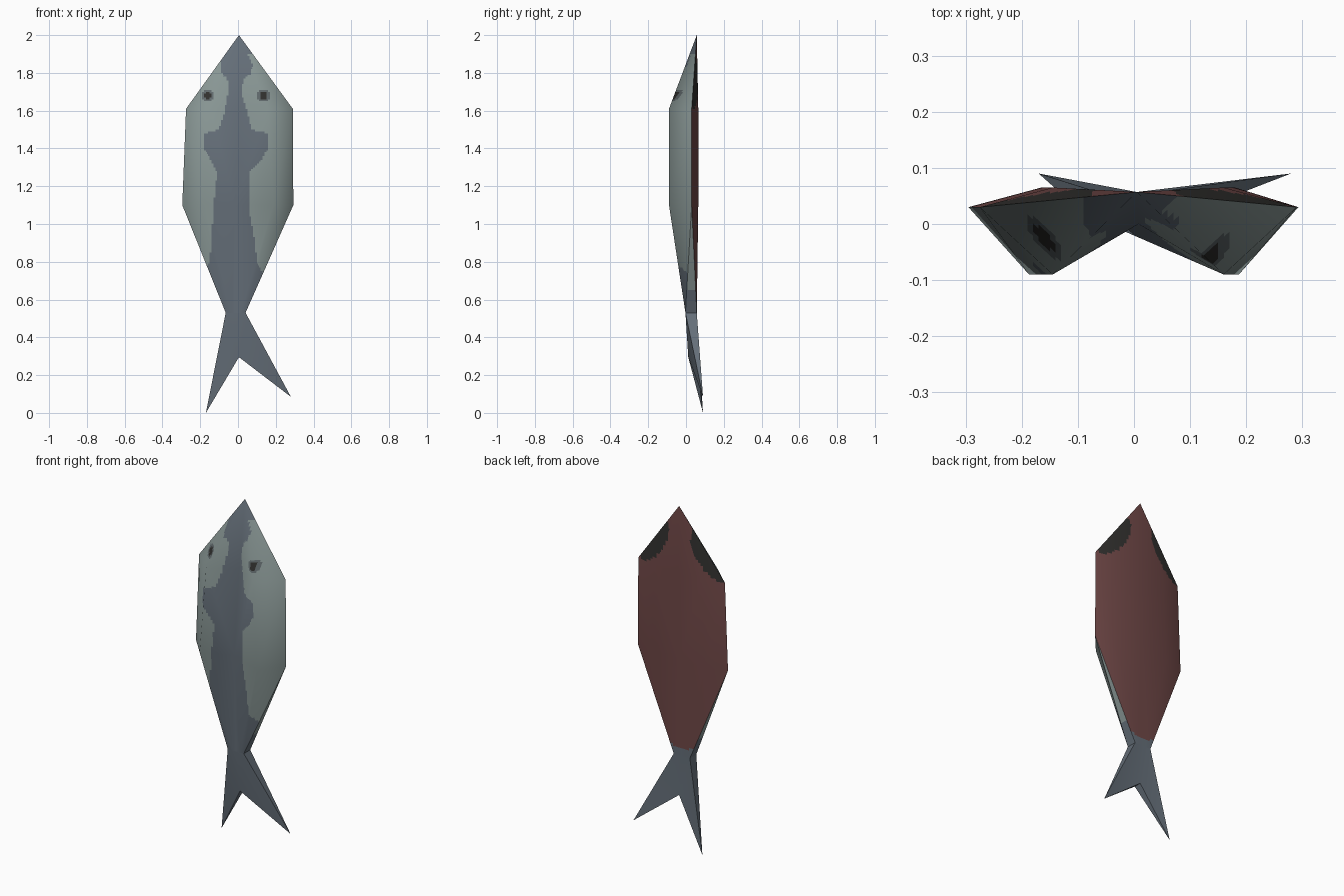
import bpy, bmesh
from mathutils import Vector

cube = bpy.data.objects.get("Cube")
if cube:
    bpy.data.objects.remove(cube, do_unlink=True)


def material(name, rgb):
    linear = [(c / 255 / 12.92) if c < 11 else ((c / 255 + 0.055) / 1.055) ** 2.4 for c in rgb]
    mat = bpy.data.materials.new(name)
    mat.use_nodes = True
    mat.diffuse_color = (*linear, 1)
    mat.node_tree.nodes["Principled BSDF"].inputs["Base Color"].default_value = (*linear, 1)
    return mat


PALE, SLATE, RED, DARK, RING = range(5)
MATS = [material("pale_skin", (138, 152, 150)), material("slate_skin", (101, 111, 121)),
        material("red_flesh", (112, 72, 71)), material("dark_patch", (50, 49, 47)),
        material("grey_ring", (98, 107, 110))]


def steps(low, high, size):
    return [low + size * i for i in range(1, int((high - low) / size) + 1)]


def shell(name, rows, facing, rule, grid=None):
    """Skin rows of points, cut a grid into it and colour the cells by a rule."""
    bm = bmesh.new()
    rings = [[bm.verts.new(p) for p in row] for row in rows]
    for a, b in zip(rings, rings[1:]):
        for i in range(len(a) - 1):
            bm.faces.new((a[i], a[i + 1], b[i + 1], b[i]))
    bmesh.ops.remove_doubles(bm, verts=bm.verts, dist=0.0005)
    bmesh.ops.triangulate(bm, faces=bm.faces)
    bm.normal_update()
    if sum((f.normal * f.calc_area() for f in bm.faces), Vector()).dot(Vector(facing)) < 0:
        bmesh.ops.reverse_faces(bm, faces=bm.faces)
    bm.normal_update()
    # Keep the soft normals of the simple shape while it is cut
    soft = bm.verts.layers.float_vector.new("soft")
    for v in bm.verts:
        v[soft] = v.normal
    if grid:
        cuts = [((x, 0, 0), (1, 0, 0)) for x in steps(-0.3, 0.3, grid)]
        cuts += [((0, 0, z), (0, 0, 1)) for z in steps(0.53, 2, grid)]
        for point, normal in cuts:
            bmesh.ops.bisect_plane(bm, geom=bm.verts[:] + bm.edges[:] + bm.faces[:],
                                   plane_co=point, plane_no=normal, dist=0.00001)
    for f in bm.faces:
        f.smooth = True
        f.material_index = rule(f.calc_center_median())
    normals = [Vector(v[soft]).normalized() for v in bm.verts]
    bm.verts.layers.float_vector.remove(soft)
    mesh = bpy.data.meshes.new(name)
    bm.to_mesh(mesh)
    bm.free()
    for mat in MATS:
        mesh.materials.append(mat)
    mesh.normals_split_custom_set_from_vertices(normals)
    obj = bpy.data.objects.new(name, mesh)
    bpy.context.collection.objects.link(obj)
    return obj


# Outline shared by the shells
NOSE = (0.005, 0.057, 2)
UP_R, UP_L = (-0.275, 0.03, 1.61), (0.29, 0.03, 1.61)
LOW_R, LOW_L = (-0.295, 0.03, 1.1), (0.293, 0.03, 1.1)
BASE_X = (-0.065, -0.035, -0.01, 0.015, 0.04)
FRONT_BASE = [(x, -0.003, 0.53) for x in BASE_X]
BACK_BASE = [(x, 0.057, 0.53) for x in BASE_X]

# Slate stripe: height, right limit, left limit
STRIPE = [(0.7, -0.3, 0.14), (0.76, -0.17, 0.12), (0.8, -0.15, 0.1), (0.9, -0.14, 0.09),
          (1.1, -0.13, 0.055), (1.27, -0.11, 0.06), (1.35, -0.15, 0.13), (1.4, -0.18, 0.16),
          (1.48, -0.18, 0.16), (1.5, -0.1, 0.07), (1.6, -0.07, 0.05), (1.7, -0.05, 0.015),
          (1.76, -0.05, 0.03), (1.8, -0.09, 0.07), (1.84, -0.09, 0.08), (1.9, -0.09, 0.05)]
EYES = [(-0.16, 1.68), (0.135, 1.68)]


def front_rule(c):
    for x, z in EYES:
        d = (Vector((c.x, c.z)) - Vector((x, z))).length
        if d < 0.034:
            return DARK if d < 0.02 else RING
    if c.z < STRIPE[0][0] or c.z > STRIPE[-1][0]:
        return SLATE
    for (z0, r0, l0), (z1, r1, l1) in zip(STRIPE, STRIPE[1:]):
        if z0 <= c.z <= z1:
            t = (c.z - z0) / (z1 - z0)
            return SLATE if r0 + (r1 - r0) * t < c.x < l0 + (l1 - l0) * t else PALE
    return PALE


def back_rule(c):
    # Oval dark patches lie along both edges of the head
    for side in (-1, 1):
        offset = Vector((c.x - side * 0.18, c.z - 1.75))
        along = Vector((side * 0.285, -0.39)).normalized()
        u = offset.dot(along)
        w = offset.dot(Vector((-along.y, along.x)))
        if (u / 0.16) ** 2 + (w / 0.075) ** 2 < 1:
            return DARK
    return RED if c.z > 0.57 + 0.25 * abs(c.x + 0.01) else SLATE


# Body front with two ridges and a valley
shell("body_front", [
    [NOSE] * 5,
    [UP_R, (-0.145, -0.09, 1.61), (0.008, 0, 1.61), (0.16, -0.09, 1.61), UP_L],
    [LOW_R, (-0.187, -0.09, 1.1), (-0.015, -0.014, 1.1), (0.187, -0.09, 1.1), LOW_L],
    FRONT_BASE], (0, -1, 0), front_rule, 0.01)

# Body back, nearly flat
shell("body_back", [
    [NOSE] * 5,
    [UP_R, (-0.145, 0.065, 1.61), (0.008, 0.057, 1.61), (0.16, 0.065, 1.61), UP_L],
    [LOW_R, (-0.165, 0.065, 1.1), (0, 0.057, 1.1), (0.18, 0.065, 1.1), LOW_L],
    BACK_BASE], (0, 1, 0), back_rule, 0.015)

# Narrow side wedges above the tail
for name, corner, i, direction in (("right_wedge", LOW_R, 0, -1), ("left_wedge", LOW_L, -1, 1)):
    shell(name, [[corner, corner], [FRONT_BASE[i], BACK_BASE[i]]], (direction, 0, 0),
          lambda c: PALE if c.z > 0.65 else SLATE, 0.03)

# Forked tail
TIP_R, TIP_L = (-0.17, 0.09, 0), (0.28, 0.09, 0.085)
FORK_F, FORK_B = (0.005, 0.012, 0.295), (0.005, 0.057, 0.295)


def slate(c):
    return SLATE


for name, base, fork, facing in (("tail_front", FRONT_BASE, FORK_F, (0, -1, 0)),
                                 ("tail_back", BACK_BASE, FORK_B, (0, 1, 0))):
    shell(name, [[base[0], base[2], base[4]], [TIP_R, fork, TIP_L]], facing, slate)
for name, i, tip, d in (("tail_right", 0, TIP_R, -1), ("tail_left", -1, TIP_L, 1)):
    shell(name + "_outer", [[FRONT_BASE[i], BACK_BASE[i]], [tip, tip]], (d, 0, 0), slate)
    shell(name + "_inner", [[FORK_F, FORK_B], [tip, tip]], (-d, 0, -0.5), slate)
